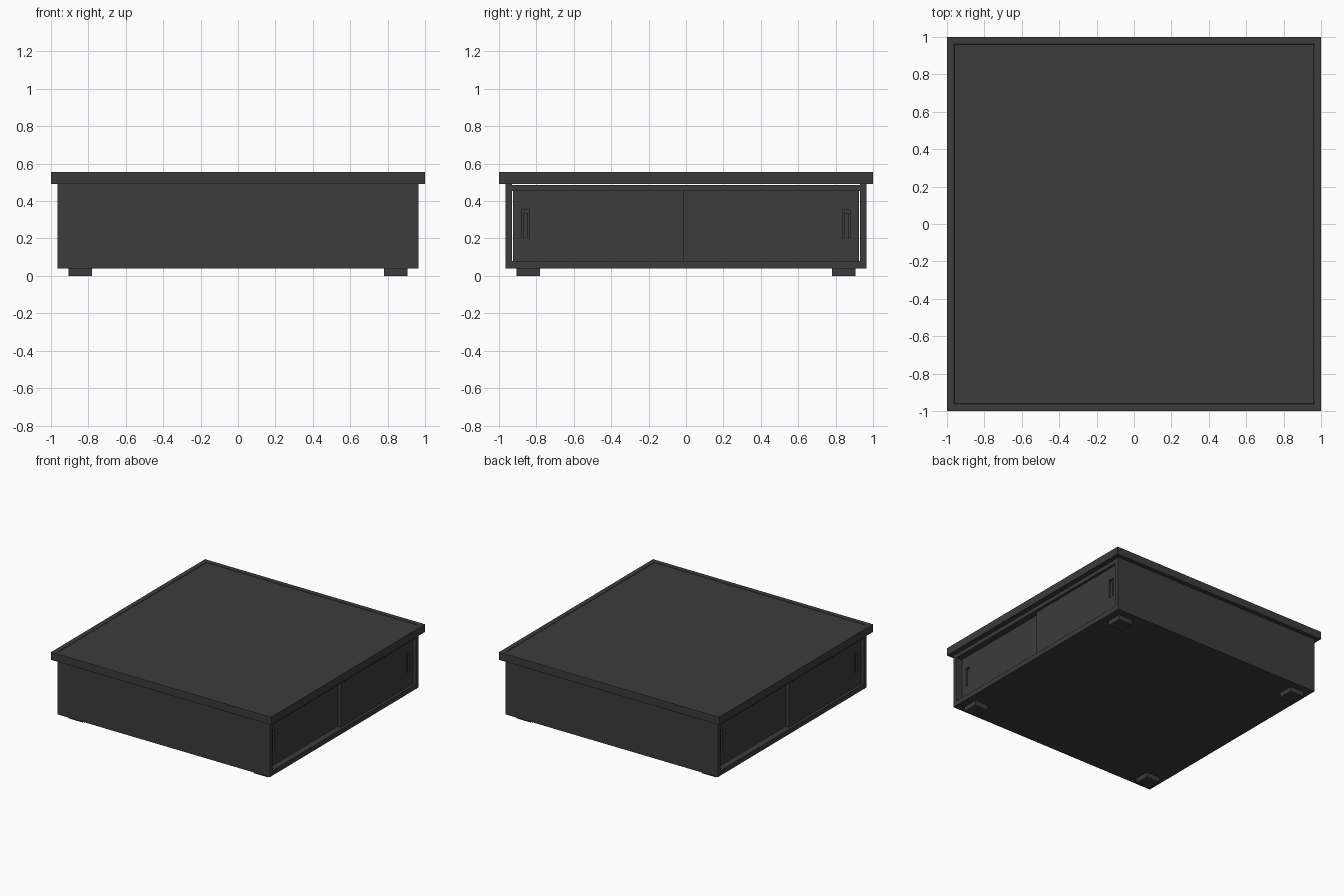
import bpy
import bmesh
from mathutils import Vector

cube = bpy.data.objects.get("Cube")
if cube:
    bpy.data.objects.remove(cube, do_unlink=True)

charcoal = bpy.data.materials.new("charcoal")
charcoal.use_nodes = True
COLOUR = (0.045, 0.045, 0.045, 1)
charcoal.diffuse_color = COLOUR
charcoal.node_tree.nodes["Principled BSDF"].inputs["Base Color"].default_value = COLOUR


def box(name, low, high):
    """Axis-aligned box between two opposite corners."""
    low, high = Vector(low), Vector(high)
    bm = bmesh.new()
    bmesh.ops.create_cube(bm, size=1)
    for v in bm.verts:
        v.co = [(low[i] + high[i]) / 2 + v.co[i] * (high[i] - low[i]) for i in range(3)]
    mesh = bpy.data.meshes.new(name)
    bm.to_mesh(mesh)
    bm.free()
    mesh.materials.append(charcoal)
    obj = bpy.data.objects.new(name, mesh)
    bpy.context.collection.objects.link(obj)
    return obj


def pair(name, side, x, y, z):
    """Box given by ranges, turned half a circle for the -x side."""
    xs = sorted(side * v for v in x)
    ys = sorted(side * v for v in y)
    return box(name, (xs[0], ys[0], z[0]), (xs[1], ys[1], z[1]))


BODY, WALL = 0.965, 0.035
INNER = BODY - WALL
BASE, SHELF, LINTEL, TOP = 0.04, 0.08, 0.455, 0.492

# Tabletop with a slightly sunken centre panel
top = box("tabletop", (-1, -1, TOP), (1, 1, 0.555))
bm = bmesh.new()
bm.from_mesh(top.data)
upper = [f for f in bm.faces if f.normal.z > 0.9]
bmesh.ops.inset_region(bm, faces=upper, thickness=0.055, depth=0)
bmesh.ops.inset_region(bm, faces=upper, thickness=0.002, depth=-0.003)
bm.to_mesh(top.data)
bm.free()

# Cabinet shell, open on both door sides
box("front_panel", (-BODY, -BODY, BASE), (BODY, -INNER, TOP))
box("back_panel", (-BODY, INNER, BASE), (BODY, BODY, TOP))
box("bottom_board", (-BODY, -INNER, BASE), (BODY, INNER, SHELF))
box("upper_board", (-BODY, -INNER, LINTEL), (BODY, INNER, TOP - 0.005))


def cut_handle(door, side, face_x, y):
    """Recess a finger pull into the outer face of a door."""
    cutter = pair("handle_cutter", side, (face_x - 0.015, face_x + 0.02),
                  (y - 0.021, y + 0.021), (0.2, 0.355))
    cutter.hide_render = True
    mod = door.modifiers.new("finger_pull", 'BOOLEAN')
    mod.operation = 'DIFFERENCE'
    mod.solver = 'EXACT'
    mod.object = cutter
    bpy.context.view_layer.update()
    graph = bpy.context.evaluated_depsgraph_get()
    mesh = bpy.data.meshes.new_from_object(door.evaluated_get(graph))
    door.modifiers.clear()
    door.data = mesh
    bpy.data.objects.remove(cutter, do_unlink=True)


# Two overlapping sliding doors on each open side
DOOR_Z = (SHELF + 0.001, LINTEL - 0.002)
for side, label in ((1, "left"), (-1, "right")):
    outer = pair(label + "_outer_door", side, (0.918, 0.945), (-0.015, 0.924), DOOR_Z)
    inner = pair(label + "_inner_door", side, (0.888, 0.915), (-0.924, 0.01), DOOR_Z)
    for door, face_x, y in ((outer, 0.945, 0.857), (inner, 0.915, -0.857)):
        cut_handle(door, side, face_x, y)
        # Narrow grip standing in the pull
        pair(door.name + "_grip", side, (face_x - 0.016, face_x - 0.006),
             (y - 0.012, y + 0.012), (0.2, 0.335))

# Feet
for sx, xname in ((1, "left"), (-1, "right")):
    for sy, yname in ((-1, "front"), (1, "back")):
        xs, ys = sorted((sx * 0.78, sx * 0.905)), sorted((sy * 0.78, sy * 0.905))
        box(f"{yname}_{xname}_foot", (xs[0], ys[0], 0), (xs[1], ys[1], BASE))
